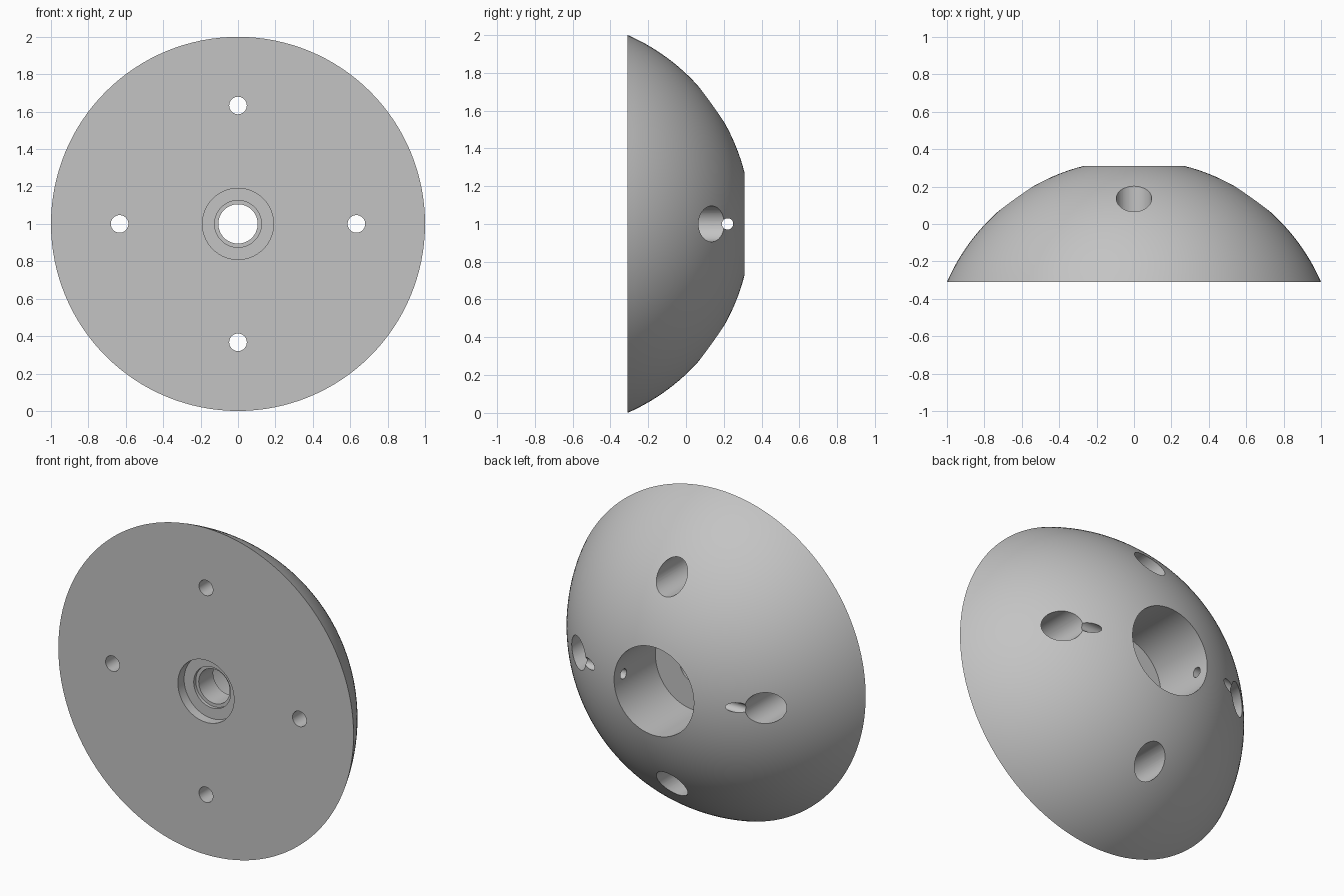
import bpy
import bmesh
from math import sin, cos, pi, tau, asin
from mathutils import Vector, Matrix

old = bpy.data.objects.get("Cube")
if old:
    bpy.data.objects.remove(old, do_unlink=True)

# Single grey material
grey = bpy.data.materials.new("plain_grey")
grey.use_nodes = True
colour = (0.55, 0.55, 0.55, 1)
grey.diffuse_color = colour
grey.node_tree.nodes["Principled BSDF"].inputs["Base Color"].default_value = colour


def lathe(name, profile, segments, matrix):
    """Revolve a closed (radius, y) profile about the y axis."""
    bm = bmesh.new()
    verts = [bm.verts.new((r, y, 0)) for r, y in profile]
    edges = [bm.edges.new((v, verts[i - 1])) for i, v in enumerate(verts)
             if v.co.x + verts[i - 1].co.x > 0]
    bmesh.ops.spin(bm, geom=verts + edges, cent=(0, 0, 0), axis=(0, 1, 0),
                   angle=tau, steps=segments, use_merge=False)
    bmesh.ops.remove_doubles(bm, verts=bm.verts, dist=1e-5)
    bmesh.ops.recalc_face_normals(bm, faces=bm.faces)
    bmesh.ops.transform(bm, matrix=matrix, verts=bm.verts)
    mesh = bpy.data.meshes.new(name)
    bm.to_mesh(mesh)
    bm.free()
    mesh.materials.append(grey)
    obj = bpy.data.objects.new(name, mesh)
    bpy.context.collection.objects.link(obj)
    return obj


def cut(target, cutter):
    """Subtract the cutter, then discard it."""
    mod = target.modifiers.new("cut", 'BOOLEAN')
    mod.operation = 'DIFFERENCE'
    mod.solver = 'EXACT'
    mod.object = cutter
    bpy.context.view_layer.objects.active = target
    bpy.ops.object.modifier_apply(modifier=mod.name)
    bpy.data.objects.remove(cutter, do_unlink=True)


# Domed body: spherical back, flat front, stepped central bore
front, back, sphere_y, sphere_r = -0.31, 0.31, -0.748, 1.092
start, end, steps = asin(1 / sphere_r), asin(0.27 / sphere_r), 28
dome = []
for i in range(steps + 1):
    a = start + (end - start) * i / steps
    dome.append((sphere_r * sin(a), sphere_y + sphere_r * cos(a)))
dome[0], dome[-1] = (1, front), (0.27, back)
bore = [(0.27, -0.09), (0.105, -0.09), (0.105, -0.23), (0.125, -0.23),
        (0.125, -0.25), (0.19, -0.25), (0.19, front)]
centre = Matrix.Translation((0, 0, 1))
body = lathe("domed_hub", dome + bore, 128, centre)

# Four counterbored bolt holes
bolt = [(0, -0.5), (0.047, -0.5), (0.047, -0.19), (0.095, -0.19),
        (0.095, 0.5), (0, 0.5)]
for i in range(4):
    a = i * pi / 2
    place = Matrix.Translation(Vector((0.633 * cos(a), 0, 1 + 0.633 * sin(a))))
    cut(body, lathe("bolt_cutter", bolt, 48, place))

# Cross pin hole from side to side through the bore
pin = [(0, -0.9), (0.03, -0.9), (0.03, 0.9), (0, 0.9)]
place = Matrix.Translation((0, 0.22, 1)) @ Matrix.Rotation(pi / 2, 4, 'Z')
cut(body, lathe("pin_cutter", pin, 32, place))

# Smooth curved walls, crisp edges
bpy.ops.object.select_all(action='DESELECT')
body.select_set(True)
bpy.context.view_layer.objects.active = body
bpy.ops.object.shade_smooth_by_angle(angle=pi / 6)
